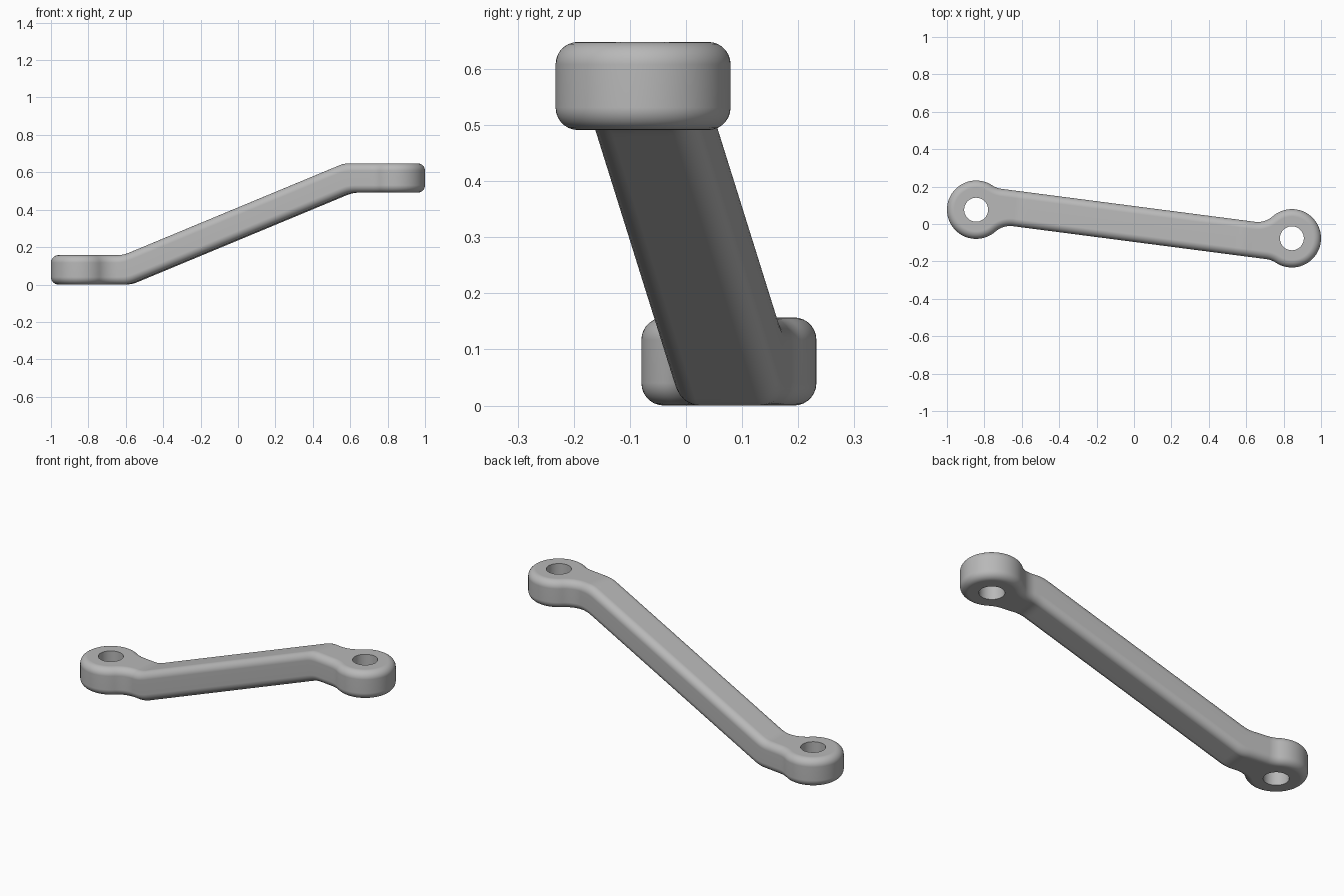
import bpy, bmesh, math
from mathutils import Vector, Matrix

cube = bpy.data.objects.get("Cube")
if cube:
    bpy.data.objects.remove(cube)

EYE_R, HOLE_R, FILLET, HALF_W = 0.156, 0.064, 0.12, 0.095
THICK, RISE, ROUND = 0.157, 0.491, 0.04
BEND_OUT, BEND_IN = 0.612, 0.58
TILT = -math.atan(0.13)                    # bar direction in plan
to_plan = Matrix.Rotation(TILT, 3, 'Z')
eye = to_plan.inverted() @ Vector((0.844, -0.0765, 0))

steel = bpy.data.materials.new("light grey metal")
steel.use_nodes = True
grey = (0.48, 0.48, 0.48, 1)
steel.diffuse_color = grey
steel.node_tree.nodes["Principled BSDF"].inputs["Base Color"].default_value = grey


def arc(center, radius, a0, a1, count, side):
    """Points and outward normals; side is -1 for hollow fillets."""
    result = []
    for i in range(count + 1):
        a = a0 + (a1 - a0) * i / count
        d = Vector((math.cos(a), math.sin(a), 0))
        result.append((center + radius * d, side * d))
    return result


def fillet_center(sign):
    v = sign * (HALF_W + FILLET)
    return Vector((eye.x - math.sqrt((EYE_R + FILLET) ** 2 - (v - eye.y) ** 2), v, 0))


def ramp(u, low, high):
    """Offset bend height, softened over a short length."""
    samples = [u + k * 0.012 for k in (-2, -1, 0, 1, 2)]
    return sum(RISE * min(1, max(0, (s - low) / (high - low))) for s in samples) / 5


# Plan outline: one end with its two neck fillets, then the opposite end
low_c, up_c = fillet_center(-1), fillet_center(1)
low_a = math.atan2(low_c.y - eye.y, low_c.x - eye.x)
up_a = math.atan2(up_c.y - eye.y, up_c.x - eye.x)
half = arc(low_c, FILLET, math.pi / 2, low_a + math.pi, 10, -1)
half += arc(eye, EYE_R, low_a, up_a, 56, 1)[1:]
half += arc(up_c, FILLET, up_a - math.pi, -math.pi / 2, 10, -1)[1:]
outline = half + [(-p, -n) for p, n in half]

# Stack of inset outlines gives the rounded rim
levels = []
STEPS = 7
for i in range(STEPS + 1):
    a = math.pi / 2 * i / STEPS
    levels.append((ROUND * (1 - math.sin(a)), ROUND * (1 - math.cos(a))))
levels += [(inset, THICK - z) for inset, z in reversed(levels)]

bm = bmesh.new()
loops = [[bm.verts.new(p - n * inset + Vector((0, 0, z))) for p, n in outline]
         for inset, z in levels]
for a, b in zip(loops, loops[1:]):
    for i in range(len(a)):
        j = (i + 1) % len(a)
        bm.faces.new((a[i], a[j], b[j], b[i]))
bm.faces.new(loops[0][::-1])
bm.faces.new(loops[-1])

# Cross cuts at both bends, then lift into the stepped shape
for side in (-1, 1):
    for k in range(9):
        bmesh.ops.bisect_plane(bm, geom=bm.verts[:] + bm.edges[:] + bm.faces[:],
                               plane_co=(side * (0.548 + 0.012 * k), 0, 0),
                               plane_no=(1, 0, 0))
for v in bm.verts:
    t = v.co.z / THICK
    bottom = ramp(v.co.x, -BEND_IN, BEND_OUT)
    top = THICK + ramp(v.co.x, -BEND_OUT, BEND_IN)
    v.co.z = bottom + t * (top - bottom)
bmesh.ops.transform(bm, matrix=to_plan, verts=bm.verts[:])
bmesh.ops.recalc_face_normals(bm, faces=bm.faces[:])
mesh = bpy.data.meshes.new("lever_arm")
bm.to_mesh(mesh)
bm.free()
arm = bpy.data.objects.new("lever_arm", mesh)
bpy.context.collection.objects.link(arm)
mesh.materials.append(steel)

# Bolt holes through both eyes
bpy.context.view_layer.objects.active = arm
for sign, name in ((-1, "low_hole"), (1, "high_hole")):
    bpy.ops.mesh.primitive_cylinder_add(vertices=48, radius=HOLE_R, depth=2,
                                        location=sign * (to_plan @ eye))
    cutter = bpy.context.object
    cutter.name = name
    cutter.hide_render = True
    cutter.data.materials.append(steel)
    bpy.context.view_layer.objects.active = arm
    cut = arm.modifiers.new(name, 'BOOLEAN')
    cut.operation, cut.solver, cut.object = 'DIFFERENCE', 'EXACT', cutter
    bpy.ops.object.modifier_apply(modifier=cut.name)
    bpy.data.objects.remove(cutter)

# Smooth rims with crisp hole edges
bpy.ops.object.select_all(action='DESELECT')
arm.select_set(True)
bpy.ops.object.shade_smooth_by_angle(angle=math.radians(35))
weighted = arm.modifiers.new("even_shading", 'WEIGHTED_NORMAL')
weighted.keep_sharp = True
